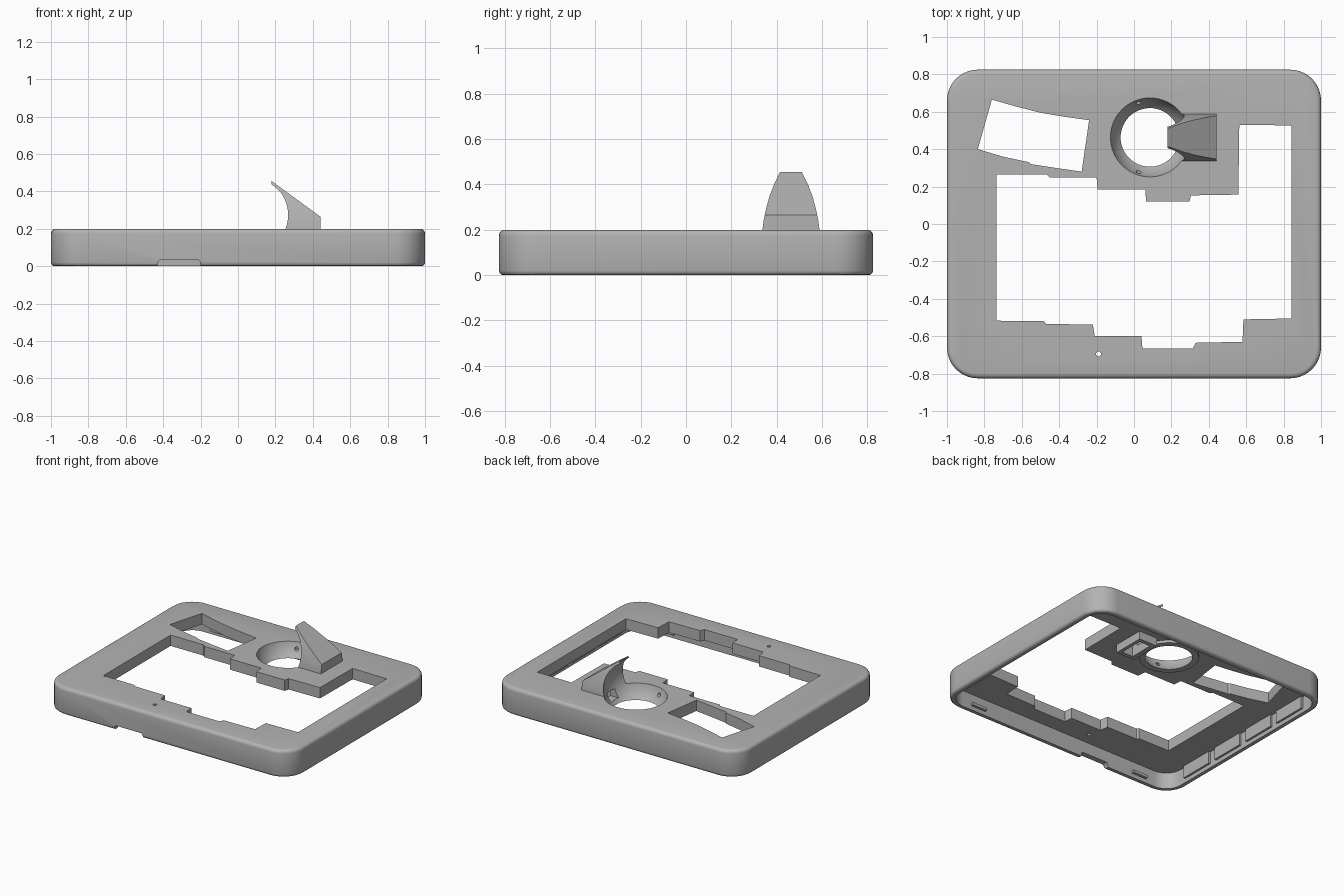
import bpy
import bmesh
from math import sin, cos, pi, radians
from mathutils import Vector, Matrix

old = bpy.data.objects.get("Cube")
if old:
    bpy.data.objects.remove(old, do_unlink=True)

grey = bpy.data.materials.new("plain grey")
grey.use_nodes = True
grey.diffuse_color = (0.45, 0.45, 0.45, 1)
grey.node_tree.nodes["Principled BSDF"].inputs["Base Color"].default_value = grey.diffuse_color


def finish(name, bm):
    bmesh.ops.recalc_face_normals(bm, faces=bm.faces)
    mesh = bpy.data.meshes.new(name)
    bm.to_mesh(mesh)
    bm.free()
    mesh.materials.append(grey)
    obj = bpy.data.objects.new(name, mesh)
    bpy.context.collection.objects.link(obj)
    return obj


def prism(name, points, lo, hi, axis="z"):
    """Extrude a 2D outline along one axis."""
    place = {"z": lambda u, v, w: (u, v, w),
             "y": lambda u, v, w: (u, w, v),
             "x": lambda u, v, w: (w, u, v)}[axis]
    bm = bmesh.new()
    a, b = [[bm.verts.new(place(u, v, w)) for u, v in points] for w in (lo, hi)]
    bm.faces.new(a)
    bm.faces.new(b)
    for i in range(len(a)):
        j = (i + 1) % len(a)
        bm.faces.new((a[i], a[j], b[j], b[i]))
    return finish(name, bm)


def box(name, x0, x1, y0, y1, z0, z1):
    return prism(name, [(x0, y0), (x1, y0), (x1, y1), (x0, y1)], z0, z1)


def cylinder(name, radius, depth, centre, rotation=Matrix(), sides=64):
    bm = bmesh.new()
    bmesh.ops.create_cone(bm, cap_ends=True, segments=sides, radius1=radius, radius2=radius,
                          depth=depth, matrix=Matrix.Translation(centre) @ rotation)
    return finish(name, bm)


def combine(target, tool, operation="DIFFERENCE"):
    mod = target.modifiers.new("combine", "BOOLEAN")
    mod.operation = operation
    mod.solver = "EXACT"
    mod.object = tool
    bpy.context.view_layer.objects.active = target
    bpy.ops.object.modifier_apply(modifier=mod.name)


def discard(*tools):
    for tool in tools:
        bpy.data.objects.remove(tool, do_unlink=True)


def rounded_rect(inset, steps=10):
    hx, hy = 1 - inset, 0.825 - inset
    r = 0.165 - inset
    corners = [(1, 1, 0), (-1, 1, 90), (-1, -1, 180), (1, -1, 270)]
    return [(sx * (hx - r) + r * cos(radians(start + 90 * k / steps)),
             sy * (hy - r) + r * sin(radians(start + 90 * k / steps)))
            for sx, sy, start in corners for k in range(steps + 1)]


# Hollow tray shell: inner ceiling, inner wall, rounded outer wall, top
RIM, CEILING, TOP = 0.04, 0.12, 0.2
profile = [(RIM, CEILING), (RIM, 0), (0.02, 0)]
profile += [(0.02 * (1 - sin(t)), 0.02 * (1 - cos(t))) for t in (pi / 6, pi / 3, pi / 2)]
profile += [(0.025 * (1 - cos(t)), TOP - 0.025 * (1 - sin(t)))
            for t in (0, pi / 8, pi / 4, 3 * pi / 8, pi / 2)]
bm = bmesh.new()
rings = [[bm.verts.new((x, y, z)) for x, y in rounded_rect(inset)] for inset, z in profile]
for low, high in zip(rings, rings[1:]):
    for i in range(len(low)):
        j = (i + 1) % len(low)
        bm.faces.new((low[i], low[j], high[j], high[i]))
bm.faces.new(rings[0])
bm.faces.new(rings[-1])
shell = finish("tray_shell", bm)

# Stepped main opening
main_outline = [
    (-.735, .265), (-.465, .265), (-.45, .248), (-.2, .248), (-.195, .185), (.06, .185),
    (.065, .12), (.297, .12), (.305, .153), (.558, .157), (.563, .53), (.843, .527),
    (.843, -.505), (.585, -.51), (.58, -.63), (.33, -.635), (.315, -.665), (.045, -.665),
    (.04, -.6), (-.21, -.6), (-.22, -.537), (-.47, -.535), (-.48, -.52), (-.735, -.517)]
# Slanted window
window_outline = [(-.76, .665), (-.63, .628), (-.5, .595), (-.37, .573), (-.24, .555),
                  (-.28, .28), (-.42, .3), (-.55, .32), (-.56, .33), (-.7, .36), (-.835, .4)]
# Finger notch in the front rim
notch_outline = [(-.43, -.1), (-.2, -.1), (-.2, .02), (-.21, .033), (-.42, .033), (-.43, .02)]
cutters = [prism("opening_cutter", main_outline, 0.05, 0.3),
           prism("window_cutter", window_outline, 0.05, 0.3),
           prism("notch_cutter", notch_outline, -0.9, -0.75, "y"),
           cylinder("pin_cutter", 0.013, 0.4, (-.19, -.695, .2), sides=24)]
for cutter in cutters:
    combine(shell, cutter)
discard(*cutters)

# Bowl collar under the plate
CX, CY = 0.085, 0.463
collar = cylinder("bowl_collar", 0.2, 0.06, (CX, CY, 0.13))

# Leaning hood: side profile crossed with tapering front outline
hood = prism("hood", [(.18, .455), (.44, .265), (.44, .15), (.18, .15)], 0.2, 0.7, "y")
half = [(.126, .15), (.126, .2), (.119, .25), (.108, .3), (.094, .35), (.075, .4), (.048, .455),
        (.045, .47)]
outline = [(CY + w, z) for w, z in half] + [(CY - w, z) for w, z in reversed(half)]
taper = prism("taper_cutter", outline, 0, 0.6, "x")
combine(hood, taper, "INTERSECT")
discard(taper)

# Square socket below the hood
socket = box("hood_socket", .29, .44, CY - .12, CY + .12, .06, .15)

# Spherical bowl, hollow hood, slot and screw holes shared by the parts
bm = bmesh.new()
bmesh.ops.create_uvsphere(bm, u_segments=64, v_segments=40, radius=0.217,
                          matrix=Matrix.Translation((CX, CY, 0.25)))
hollows = [finish("bowl_cutter", bm),
           box("cavity_cutter", .325, .415, CY - .09, CY + .09, .03, .25),
           box("slot_cutter", .24, .34, CY - .045, CY + .045, .125, .185)]
for side in (-1, 1):
    angle = side * radians(108)
    out = Vector((cos(angle), sin(angle), 0))
    hollows.append(cylinder("screw_cutter", 0.014, 0.06, Vector((CX, CY, .155)) + out * 0.19,
                            out.to_track_quat("Z", "Y").to_matrix().to_4x4(), 20))
for part in (shell, collar, hood, socket):
    for cutter in hollows:
        combine(part, cutter)
discard(*hollows)

# Clip ridges along the inner walls
parts = [shell, collar, hood, socket]
for side, label in ((-1, "right"), (1, "left")):
    for k in range(4):
        y = -0.48 + 0.32 * k
        x0, x1 = sorted((side * 0.965, side * 0.945))
        parts.append(box(f"{label}_ridge_{k + 1}", x0, x1, y - .13, y + .13, .03, .125))
for side, label in ((-1, "front"), (1, "back")):
    for x in (-.7, .7):
        y0, y1 = sorted((side * 0.79, side * 0.765))
        parts.append(box(f"{label}_clip", x - .06, x + .06, y0, y1, .03, .05))

# Smooth curved surfaces, keep edges crisp
bpy.ops.object.select_all(action="DESELECT")
for part in parts:
    part.select_set(True)
bpy.context.view_layer.objects.active = shell
bpy.ops.object.shade_smooth_by_angle(angle=radians(30))
